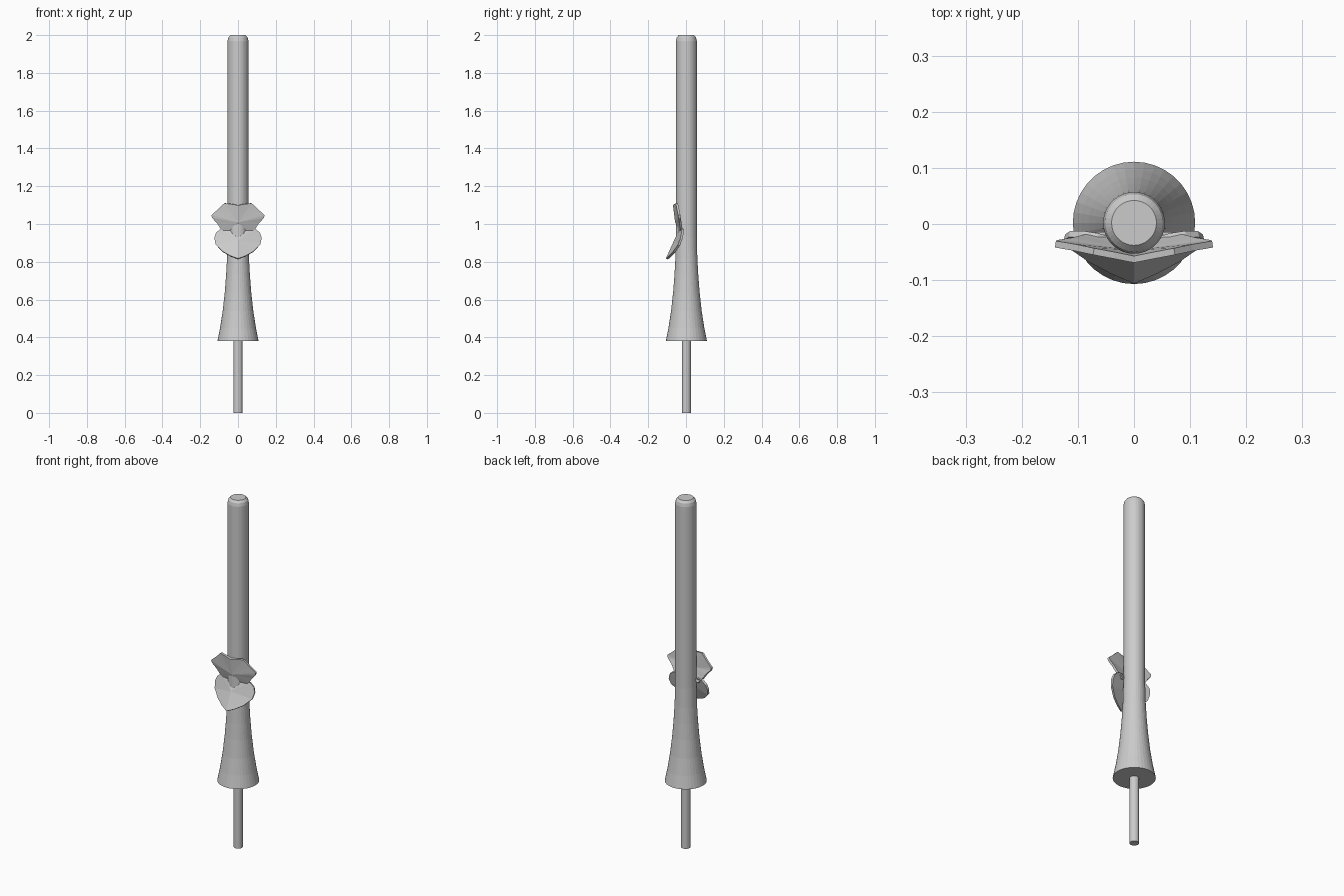
import bpy, bmesh, math

if "Cube" in bpy.data.objects:
    bpy.data.objects.remove(bpy.data.objects["Cube"])


def lathe(name, profile, n, cy=0.002):
    # Revolve a (radius, z) profile about a vertical axis and cap both ends
    bm = bmesh.new()
    rings = []
    for r, z in profile:
        rings.append([bm.verts.new((r * math.cos(2 * math.pi * i / n),
                                    cy + r * math.sin(2 * math.pi * i / n), z))
                      for i in range(n)])
    for a, b in zip(rings, rings[1:]):
        for i in range(n):
            j = (i + 1) % n
            bm.faces.new((a[i], a[j], b[j], b[i]))
    bm.faces.new(rings[0][::-1])
    bm.faces.new(rings[-1])
    return finish(name, bm)


def plate(name, center, outline, thickness):
    # Mirrored folded plate: a fan from the centre ridge, then thickened
    bm = bmesh.new()
    c = bm.verts.new(center)
    for side in (1, -1):
        vs = [bm.verts.new((side * x, y, z)) for x, y, z in outline]
        for a, b in zip(vs, vs[1:]):
            bm.faces.new((c, a, b) if side == 1 else (c, b, a))
    bmesh.ops.remove_doubles(bm, verts=bm.verts, dist=0.0005)
    bmesh.ops.recalc_face_normals(bm, faces=bm.faces)
    ob = finish(name, bm)
    mod = ob.modifiers.new("thickness", 'SOLIDIFY')
    mod.thickness = thickness
    mod.offset = 0
    return ob


def finish(name, bm):
    me = bpy.data.meshes.new(name)
    bm.to_mesh(me)
    bm.free()
    ob = bpy.data.objects.new(name, me)
    bpy.context.collection.objects.link(ob)
    return ob


# Thin pin below the shaft
lathe("pin", [(0.024, 0), (0.024, 0.40)], 24)

# Long shaft with flared base and bevelled top
lathe("flared_shaft", [(0.109, 0.38), (0.095, 0.45), (0.081, 0.54), (0.070, 0.64),
                       (0.063, 0.73), (0.058, 0.82), (0.055, 0.93), (0.055, 1.97),
                       (0.051, 1.988), (0.040, 2.0)], 36)

# Lower heart-shaped petal, tip leaning forward
plate("heart_petal", (0, -0.058, 0.91),
      [(0, -0.040, 0.940), (0.035, -0.030, 0.965), (0.065, -0.022, 0.976),
       (0.092, -0.018, 0.972), (0.115, -0.018, 0.952), (0.124, -0.024, 0.925),
       (0.117, -0.036, 0.890), (0.080, -0.062, 0.853), (0.040, -0.083, 0.830),
       (0, -0.101, 0.815)], 0.012)

# Upper wide petal, pointed at both sides
plate("upper_petal", (0, -0.052, 1.01),
      [(0, -0.063, 1.10), (0.035, -0.056, 1.106), (0.072, -0.049, 1.110),
       (0.105, -0.042, 1.078), (0.140, -0.036, 1.048), (0.136, -0.034, 1.033),
       (0.112, -0.030, 1.008), (0.092, -0.025, 0.978), (0.066, -0.020, 0.948),
       (0, -0.020, 0.960)], 0.012)
